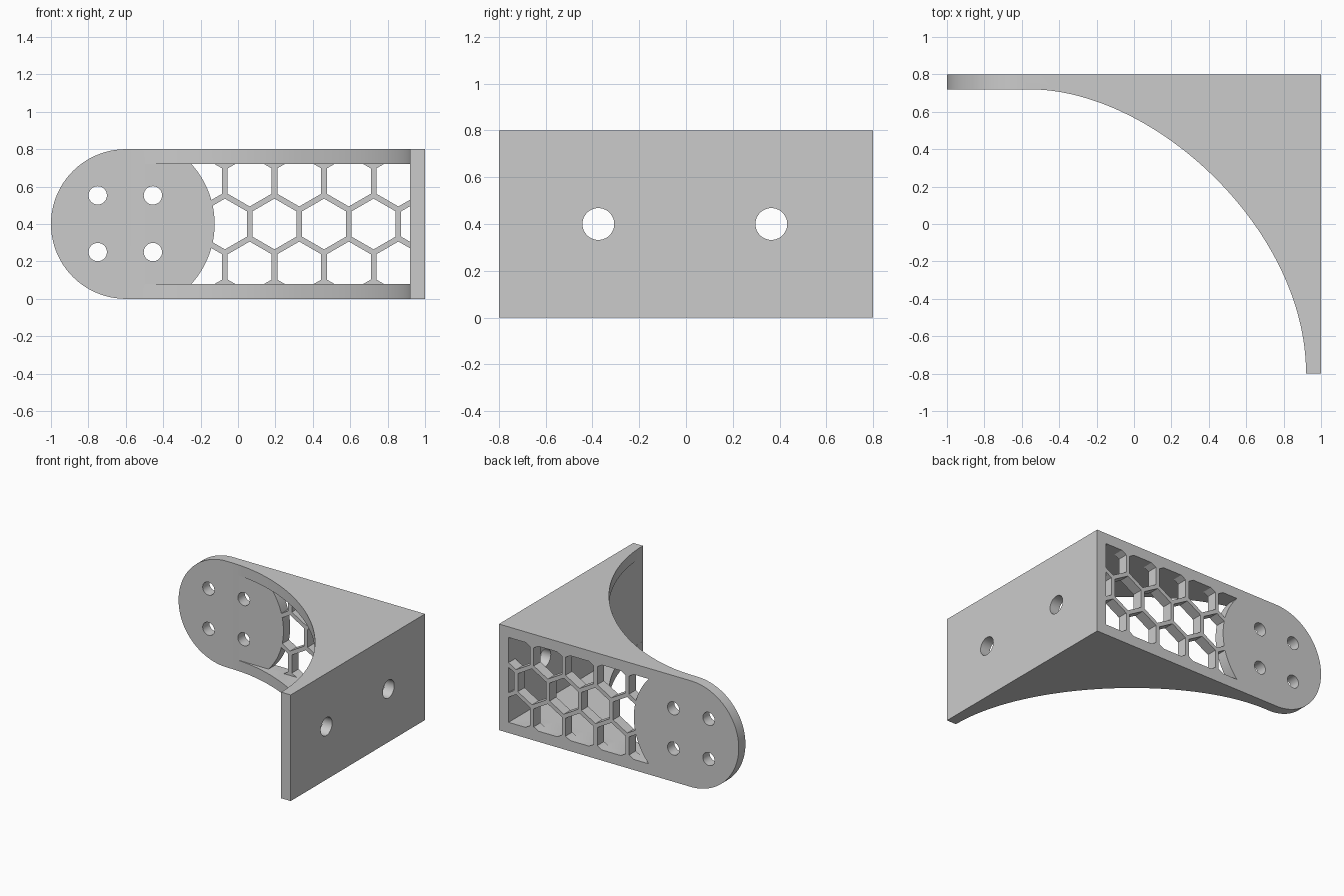
import bpy, bmesh
from math import sin, cos, pi, sqrt
from mathutils import Vector
from mathutils.geometry import interpolate_bezier

cube = bpy.data.objects.get("Cube")
if cube:
    bpy.data.objects.remove(cube, do_unlink=True)

# Places a flat outline point (u, v) at depth d along an axis
PLACE = {
    "x": lambda u, v, d: (d, u, v),
    "y": lambda u, v, d: (u, d, v),
    "z": lambda u, v, d: (u, v, d),
}


def prisms(name, outlines, axis, lo, hi):
    """One object made of closed outlines extruded along an axis."""
    bm = bmesh.new()
    for pts in outlines:
        a = [bm.verts.new(PLACE[axis](u, v, lo)) for u, v in pts]
        b = [bm.verts.new(PLACE[axis](u, v, hi)) for u, v in pts]
        bm.faces.new(a)
        bm.faces.new(b)
        for i in range(len(a)):
            j = (i + 1) % len(a)
            bm.faces.new((a[i], a[j], b[j], b[i]))
    bmesh.ops.recalc_face_normals(bm, faces=bm.faces)
    mesh = bpy.data.meshes.new(name)
    bm.to_mesh(mesh)
    bm.free()
    obj = bpy.data.objects.new(name, mesh)
    bpy.context.collection.objects.link(obj)
    return obj


def arc(u, v, r, n, start=0.0, sweep=2 * pi, closed=True):
    steps = n if closed else n - 1
    return [(u + r * cos(start + sweep * i / steps),
             v + r * sin(start + sweep * i / steps)) for i in range(n)]


def rect(u0, u1, v0, v1):
    return [(u0, v0), (u1, v0), (u1, v1), (u0, v1)]


def combine(obj, tool, operation):
    """Apply a boolean and discard the tool."""
    tool.hide_render = True
    mod = obj.modifiers.new("cut", "BOOLEAN")
    mod.operation = operation
    mod.solver = "EXACT"
    mod.object = tool
    deps = bpy.context.evaluated_depsgraph_get()
    mesh = bpy.data.meshes.new_from_object(obj.evaluated_get(deps))
    obj.modifiers.clear()
    obj.data = mesh
    bpy.data.objects.remove(tool, do_unlink=True)


WALL = 0.08
INNER_X, INNER_Y = 1 - WALL, 0.8 - WALL
MID_Z, PAD_X = 0.4, -0.6

# Bracket body: L-shaped plan with a sweeping inner curve
sweep = interpolate_bezier(Vector((-0.56, INNER_Y)), Vector((0.107, INNER_Y)),
                           Vector((INNER_X, -0.027)), Vector((INNER_X, -0.8)), 64)
plan = [(-1, 0.8), (-1, INNER_Y)] + [(p.x, p.y) for p in sweep] + [(1, -0.8), (1, 0.8)]
bracket = prisms("bracket", [plan], "z", 0, 0.8)

# Rounded mounting end
stadium = arc(PAD_X, MID_Z, 0.4, 65, pi / 2, pi, False) + [(1.2, 0), (1.2, 0.8)]
combine(bracket, prisms("end_shape", [stadium], "y", -1, 1), "INTERSECT")

# Hollow between the upper and lower gussets
hollow = prisms("hollow", [rect(-0.5, INNER_X, -1, INNER_Y)], "z", WALL, 0.8 - WALL)
combine(bracket, hollow, "DIFFERENCE")

# Honeycomb openings, trimmed to the window and the round pad
PITCH, WEB = 0.265, 0.03
radius = (PITCH - WEB) / sqrt(3)
row_step = PITCH * sqrt(3) / 2
hexes = []
for row in (-1, 0, 1):
    for col in range(-1, 5):
        x = -0.07 + PITCH * (col - 0.5 * abs(row))
        hexes.append(arc(x, MID_Z + row * row_step, radius, 6, pi / 6))
cells = prisms("cells", hexes, "y", 0.6, 0.9)
window = prisms("window", [rect(-0.4, INNER_X, WALL, 0.8 - WALL)], "y", 0.5, 1)
combine(cells, window, "INTERSECT")
pad = prisms("pad", [arc(PAD_X, MID_Z, 0.475, 128)], "y", 0.4, 1.1)
combine(cells, pad, "DIFFERENCE")
combine(bracket, cells, "DIFFERENCE")

# Screw holes in the pad and in the side plate
pad_holes = [arc(x, z, 0.049, 40) for x in (-0.75, -0.455) for z in (0.25, 0.553)]
combine(bracket, prisms("pad_holes", pad_holes, "y", 0.6, 1), "DIFFERENCE")
side_holes = [arc(y, MID_Z, 0.068, 48) for y in (-0.375, 0.365)]
combine(bracket, prisms("side_holes", side_holes, "x", 0.85, 1.1), "DIFFERENCE")

# Single grey finish
grey = bpy.data.materials.new("grey")
grey.use_nodes = True
colour = (0.6, 0.6, 0.6, 1)
grey.diffuse_color = colour
grey.node_tree.nodes["Principled BSDF"].inputs["Base Color"].default_value = colour
bracket.data.materials.clear()
bracket.data.materials.append(grey)

bpy.ops.object.select_all(action="DESELECT")
bracket.select_set(True)
bpy.context.view_layer.objects.active = bracket
bpy.ops.object.shade_smooth_by_angle(angle=pi / 6)
